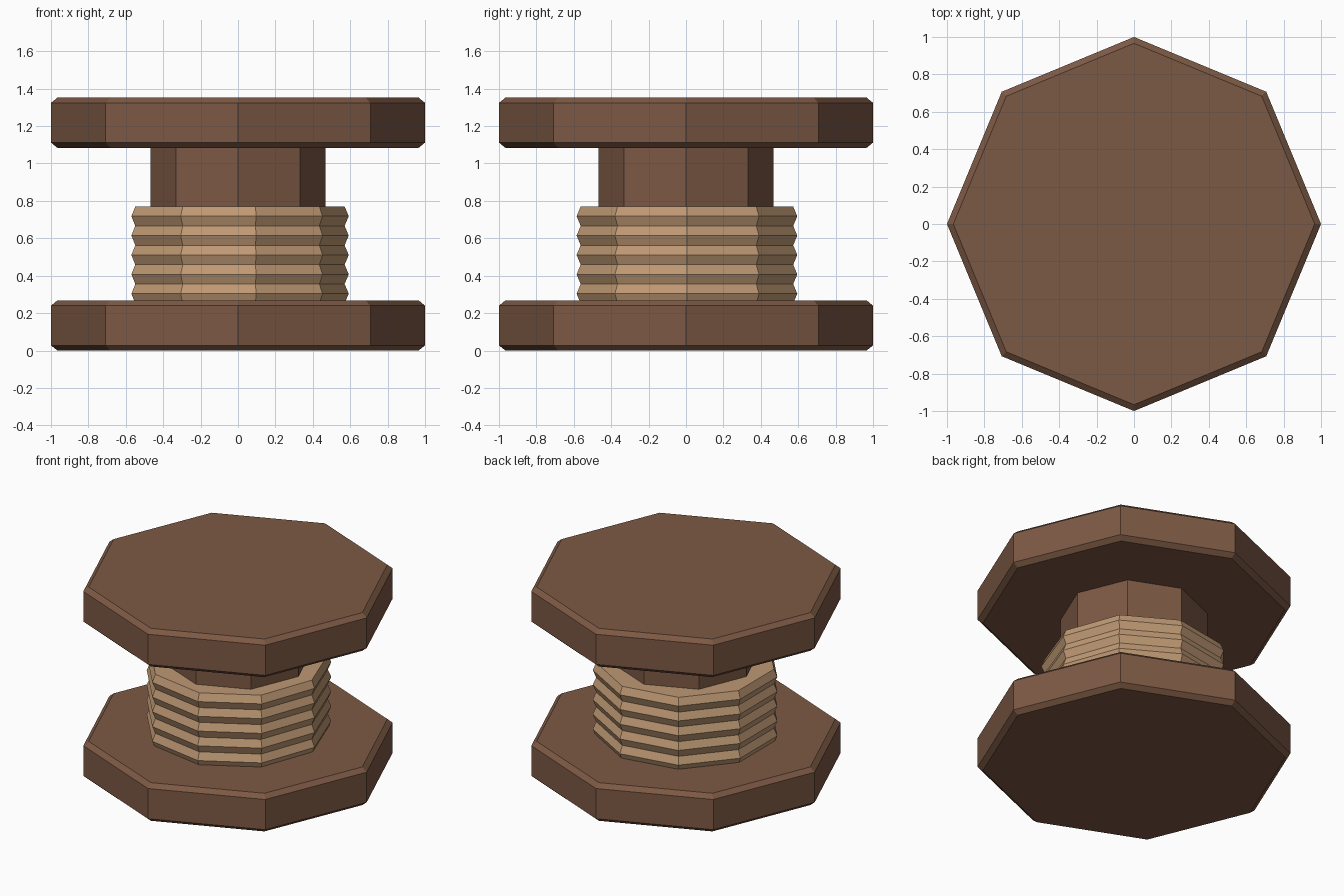
import bpy, bmesh, math

if "Cube" in bpy.data.objects:
    bpy.data.objects.remove(bpy.data.objects["Cube"])


def material(name, rgb):
    m = bpy.data.materials.new(name)
    m.diffuse_color = (*rgb, 1)
    m.use_nodes = True
    m.node_tree.nodes["Principled BSDF"].inputs["Base Color"].default_value = m.diffuse_color
    return m


wood = material("brown wood", (0.203, 0.100, 0.058))
rope = material("tan rope", (0.52, 0.32, 0.175))


def lathe(name, profile, sides, mat, center=(0, 0)):
    """Closed faceted solid from (radius, z) points listed bottom to top."""
    bm = bmesh.new()
    rings = []
    for r, z in profile:
        rings.append([bm.verts.new((center[0] + r * math.cos(math.tau * i / sides),
                                    center[1] + r * math.sin(math.tau * i / sides), z))
                      for i in range(sides)])
    for a, b in zip(rings, rings[1:]):
        for i in range(sides):
            j = (i + 1) % sides
            bm.faces.new((a[i], a[j], b[j], b[i]))
    bm.faces.new(rings[0][::-1])
    bm.faces.new(rings[-1])
    mesh = bpy.data.meshes.new(name)
    bm.to_mesh(mesh)
    bm.free()
    mesh.materials.append(mat)
    ob = bpy.data.objects.new(name, mesh)
    bpy.context.collection.objects.link(ob)
    return ob


# Two octagonal flanges with chamfered rims
H = 0.268
for name, z in (("bottom_flange", 0.0), ("top_flange", 1.084)):
    lathe(name, [(0.966, z), (1, z + 0.028), (1, z + H - 0.028), (0.966, z + H)], 8, wood)

# Octagonal core
lathe("core", [(0.469, 0.25), (0.469, 1.10)], 8, wood)

# Wound rope: nine-sided stack of five ridges
top, step = 0.770, 0.0518
lathe("rope_coil", [(0.599 if k % 2 else 0.577, top - k * step) for k in range(10, -1, -1)],
      9, rope, (-0.007, 0.005))
